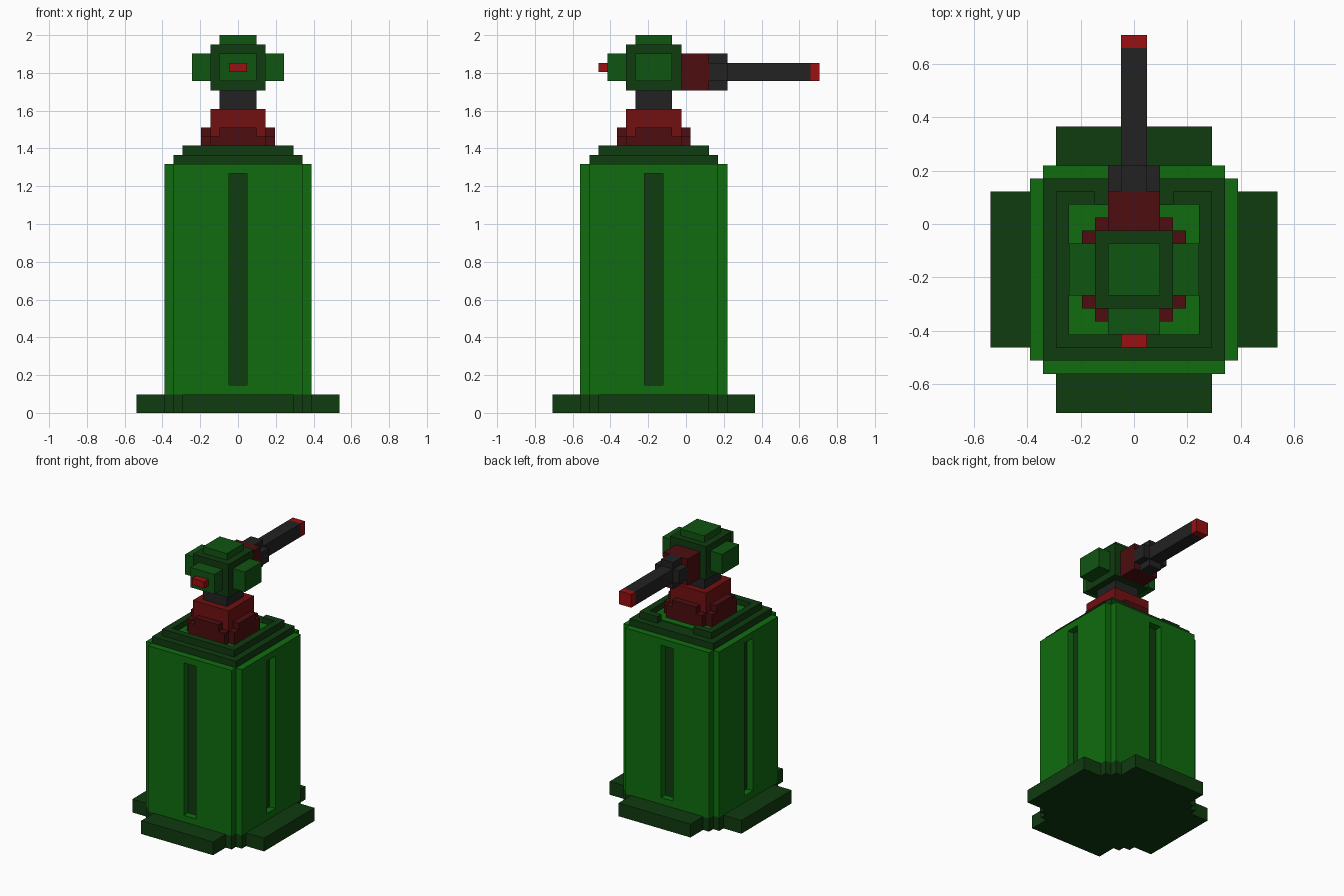
import bpy, bmesh

if "Cube" in bpy.data.objects:
    bpy.data.objects.remove(bpy.data.objects["Cube"])

U = 2 / 41          # one block unit
YC = -3.5           # body axis in y, in units


def mat(name, r, g, b):
    m = bpy.data.materials.new(name)
    m.diffuse_color = (r, g, b, 1)
    m.use_nodes = True
    m.node_tree.nodes["Principled BSDF"].inputs["Base Color"].default_value = m.diffuse_color
    return m


GREEN = mat("bright green", 0.005, 0.150, 0.005)
MID = mat("mid green", 0.005, 0.090, 0.006)
DARK = mat("dark green", 0.005, 0.043, 0.005)
RED = mat("red", 0.165, 0.005, 0.005)
DRED = mat("dark red", 0.075, 0.004, 0.005)
LRED = mat("bright red", 0.320, 0.005, 0.006)
CHAR = mat("charcoal", 0.016, 0.016, 0.016)


def finish(name, bm, *mats):
    bmesh.ops.recalc_face_normals(bm, faces=bm.faces)
    me = bpy.data.meshes.new(name)
    bm.to_mesh(me)
    bm.free()
    ob = bpy.data.objects.new(name, me)
    bpy.context.collection.objects.link(ob)
    for m in mats:
        me.materials.append(m)
    return ob


def add_prism(bm, outline, lo, hi, axis='z'):
    """Extrude an outline along z (outline = x,y) or along y (outline = x,z)."""
    def place(a, b, c):
        p = (a, b, c) if axis == 'z' else (a, c, b)
        return (p[0] * U, (p[1] + YC) * U, p[2] * U)
    rings = [[bm.verts.new(place(a, b, c)) for a, b in outline] for c in (lo, hi)]
    bm.faces.new(rings[0])
    bm.faces.new(rings[1])
    n = len(outline)
    for i in range(n):
        j = (i + 1) % n
        bm.faces.new((rings[0][i], rings[0][j], rings[1][j], rings[1][i]))


def prism(name, m, outline, lo, hi, axis='z'):
    bm = bmesh.new()
    add_prism(bm, outline, lo, hi, axis)
    return finish(name, bm, m)


def rect(x0, x1, y0, y1):
    return [(x0, y0), (x1, y0), (x1, y1), (x0, y1)]


def box(name, m, x0, x1, y0, y1, z0, z1):
    return prism(name, m, rect(x0, x1, y0, y1), z0, z1)


def stepped(*quad, cy=0):
    """Mirror a quarter outline into all four quadrants."""
    q = list(quad)
    pts = q + [(-x, y) for x, y in q[::-1]]
    pts += [(-x, -y) for x, y in q] + [(x, -y) for x, y in q[::-1]]
    return [(x, y + cy) for x, y in pts]


# Foot plate
prism("foot_plate", DARK, stepped((11, 6), (8, 6), (8, 7), (7, 7), (7, 8), (6, 8), (6, 11)), 0, 2)

# Column with a recessed slot in each side
column = prism("column", GREEN, stepped((8, 7), (7, 7), (7, 8)), 2, 27)
bm = bmesh.new()
for s in (-1, 1):
    a, b = sorted((7 * s, 9 * s))
    add_prism(bm, rect(a, b, -1, 1), 3, 26)
    add_prism(bm, rect(-1, 1, a, b), 3, 26)
cutter = finish("slot_cutter", bm, GREEN)
cutter.hide_render = True
mod = column.modifiers.new("slots", 'BOOLEAN')
mod.operation = 'DIFFERENCE'
mod.solver = 'EXACT'
mod.object = cutter
bpy.context.view_layer.objects.active = column
bpy.ops.object.modifier_apply(modifier=mod.name)
bpy.data.objects.remove(cutter)
# Slot floors are the only upright faces lying inside the outer skin
column.data.materials.clear()
column.data.materials.append(GREEN)
column.data.materials.append(DARK)
for p in column.data.polygons:
    reach = max(abs(p.center.x) / U, abs(p.center.y / U - YC))
    p.material_index = 1 if abs(p.normal.z) < 0.5 and reach < 7.2 else 0

# Lid: lower slab, open rim with a gap at the back, green floor inside the rim
box("lid_slab", DARK, -7, 7, -7, 7, 27, 28)
prism("lid_rim", DARK, [(3, 6), (6, 6), (6, -6), (-6, -6), (-6, 6), (-3, 6),
                        (-3, 5), (-5, 5), (-5, -5), (5, -5), (5, 5), (3, 5)], 28, 29)
box("lid_floor", GREEN, -5, 5, -5, 5, 28, 28.15)

# Turret mount
prism("mount_skirt", DRED, stepped((4, 3), (3, 3), (3, 4)), 28, 30)
for s, side in ((-1, "a"), (1, "b")):
    a, b = sorted((3 * s, 4 * s))
    box("mount_lug_x_" + side, DRED, a, b, -2, 2, 30, 31)
    box("mount_lug_y_" + side, DRED, -2, 2, a, b, 30, 31)
box("mount_block", RED, -3, 3, -3, 3, 30, 33)
box("neck", CHAR, -2, 2, -2, 2, 33, 35)

# Turret head with raised pads and rear lamp
box("head", DARK, -3, 3, -3, 3, 35, 40)
box("head_pad_top", MID, -2, 2, -2, 2, 40, 41)
box("head_pad_left", MID, -5, -3, -2, 2, 36, 39)
box("head_pad_right", MID, 3, 5, -2, 2, 36, 39)
box("head_pad_front", MID, -2, 2, -5, -3, 36, 39)
box("lamp", LRED, -1, 1, -6, -5, 37, 38)

# Gun
box("gun_breech", DRED, -2, 2, 3, 6, 35, 39)
prism("gun_collar", CHAR, stepped((2, 1), (1, 1), (1, 2), cy=37), 6, 8, 'y')
box("gun_barrel", CHAR, -1, 1, 8, 17, 36, 38)
box("gun_muzzle", LRED, -1, 1, 17, 18, 36, 38)
